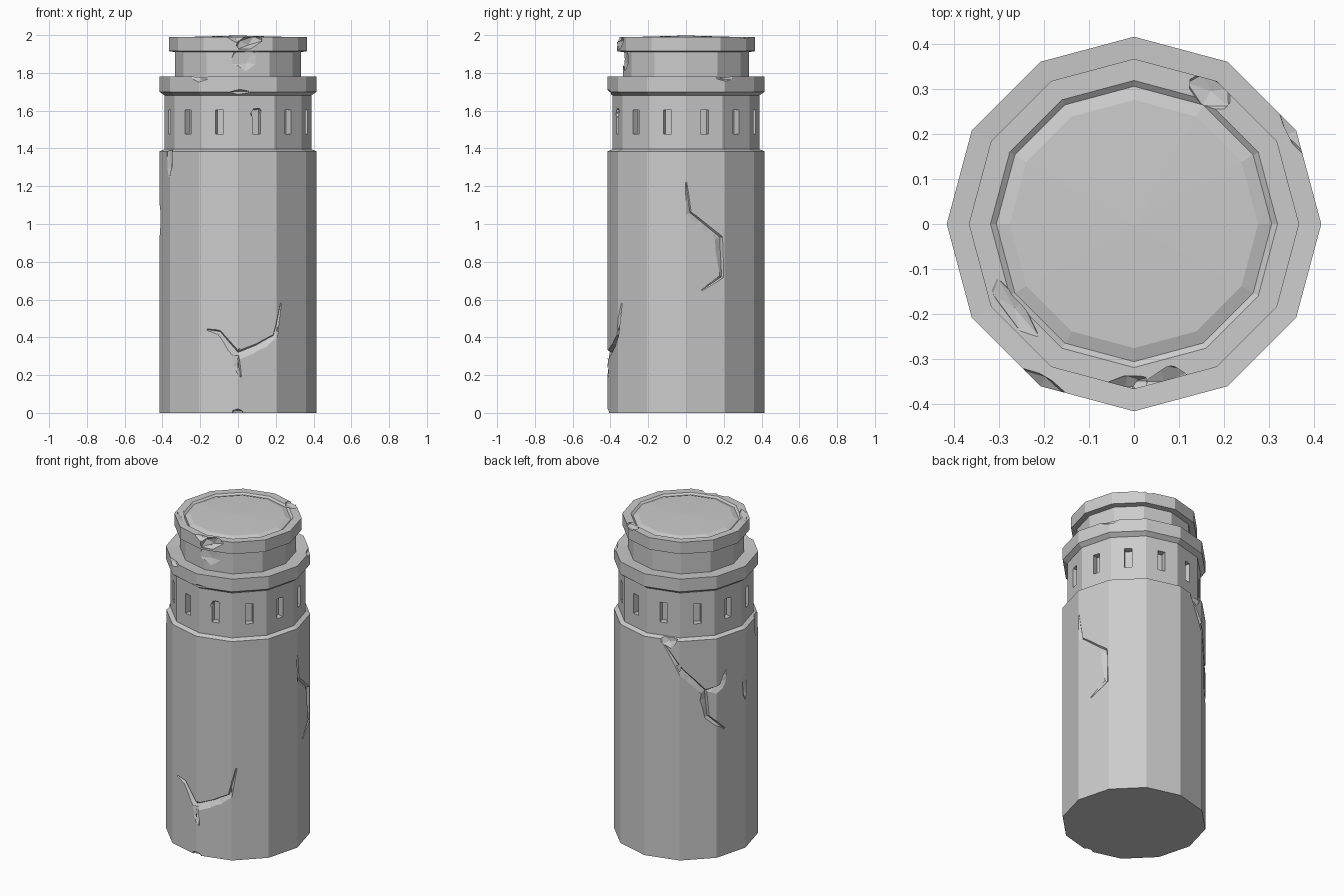
import bpy, bmesh, math, random
from mathutils import Vector, Matrix

if "Cube" in bpy.data.objects:
    bpy.data.objects.remove(bpy.data.objects["Cube"])

random.seed(4)
SIDES = 12
STEP = 2 * math.pi / SIDES


def make_object(name, bm):
    bmesh.ops.recalc_face_normals(bm, faces=bm.faces)
    mesh = bpy.data.meshes.new(name)
    bm.to_mesh(mesh)
    bm.free()
    ob = bpy.data.objects.new(name, mesh)
    bpy.context.collection.objects.link(ob)
    return ob


def lathe(name, profile):
    bm = bmesh.new()
    rings = []
    for r, z in profile:
        n = 1 if r == 0 else SIDES
        rings.append([bm.verts.new((r * math.cos(i * STEP), r * math.sin(i * STEP), z)) for i in range(n)])
    bm.faces.new(rings[0])
    for a, b in zip(rings, rings[1:]):
        for i in range(SIDES):
            j = (i + 1) % SIDES
            bm.faces.new((a[i], a[j], b[0]) if len(b) == 1 else (a[i], a[j], b[j], b[i]))
    return make_object(name, bm)


def on_wall(az, z, radius, out=0.0):
    """Point on the twelve-sided wall at azimuth az (degrees)."""
    t = math.radians(az)
    r = radius * math.cos(STEP / 2) / math.cos(t % STEP - STEP / 2) + out
    return Vector((r * math.cos(t), r * math.sin(t), z))


def crack(path, radius=0.413, depth=0.022, sharp=0.010, soft=0.045):
    """Tapered groove: one steep side, one gently worn side."""
    pts = []
    for (a0, z0), (a1, z1) in zip(path, path[1:]):
        pts += [(a0 + (a1 - a0) * k / 3, z0 + (z1 - z0) * k / 3) for k in range(3)]
    pts.append(path[-1])
    bm = bmesh.new()
    secs = []
    n = len(pts) - 1
    for i, (az, z) in enumerate(pts):
        p, q = pts[max(i - 1, 0)], pts[min(i + 1, n)]
        du, dz = math.radians(q[0] - p[0]) * radius, q[1] - p[1]
        length = math.hypot(du, dz) or 1
        nu, nz = -dz / length, du / length
        s = 0.12 + 0.88 * min(1, 3 * min(i, n - i) / n) * random.uniform(0.65, 1)
        deg = math.degrees(1 / radius)
        sec = [on_wall(az + nu * sharp * deg, z + nz * sharp, radius, 0.006),
               on_wall(az - nu * soft * s * deg, z - nz * soft * s, radius, 0.006),
               on_wall(az, z, radius, -depth * s)]
        secs.append([bm.verts.new(v) for v in sec])
    for a, b in zip(secs, secs[1:]):
        for k in range(3):
            bm.faces.new((a[k], a[(k + 1) % 3], b[(k + 1) % 3], b[k]))
    bm.faces.new(secs[0])
    bm.faces.new(secs[-1])
    bmesh.ops.triangulate(bm, faces=bm.faces)
    return make_object("crack_cutter", bm)


def chip(az, z, radius, size, tilt=0):
    """Rough faceted lump that bites into an edge; size = (out, along, up)."""
    bm = bmesh.new()
    bmesh.ops.create_icosphere(bm, subdivisions=1, radius=1)
    for v in bm.verts:
        v.co *= random.uniform(0.8, 1.1)
    m = (Matrix.Translation(on_wall(az, z, radius)) @ Matrix.Rotation(math.radians(az), 4, 'Z')
         @ Matrix.Rotation(math.radians(tilt), 4, 'X') @ Matrix.Diagonal((*size, 1)))
    bmesh.ops.transform(bm, matrix=m, verts=bm.verts)
    return make_object("chip_cutter", bm)


# Tower: shaft, window band, flared ledge, neck and cap as one turned shell
tower = lathe("tower", [
    (0.415, 0), (0.415, 1.385), (0.388, 1.396), (0.388, 1.68), (0.415, 1.70),
    (0.415, 1.78), (0.333, 1.775), (0.333, 1.91), (0.366, 1.915), (0.366, 1.99),
    (0.318, 1.99), (0.305, 1.98), (0.275, 1.99), (0, 1.998)])

# Window slots, one per face
bm = bmesh.new()
for i in range(SIDES):
    rot = Matrix.Rotation((i + 0.5) * STEP, 4, 'Z')
    m = rot @ Matrix.Translation((0.376, 0, 1.54)) @ Matrix.Diagonal((0.08, 0.044, 0.125, 1))
    bmesh.ops.create_cube(bm, size=1, matrix=m)
cutters = [make_object("window_cutter", bm)]

# Cracks on the front, right and back-left of the shaft
cutters += [
    crack([(246, 0.44), (256, 0.43), (270, 0.32), (285, 0.36), (298, 0.41), (304, 0.58)]),
    crack([(271, 0.34), (270, 0.28), (272, 0.19)], depth=0.015),
    crack([(0, 1.22), (3, 1.06), (14, 1.0), (27, 0.93), (28, 0.72), (12, 0.65)], depth=0.014),
    crack([(106, 1.36), (122, 1.2), (141, 1.06), (143, 0.9), (158, 0.8)]),
    crack([(139, 1.06), (154, 1.08), (160, 1.17)], depth=0.014)]

# Chips along the edges
cutters += [
    chip(279, 1.965, 0.366, (0.05, 0.09, 0.045), 18),
    chip(268, 1.99, 0.366, (0.035, 0.06, 0.03), -15),
    chip(277, 1.88, 0.333, (0.015, 0.1, 0.07)),
    chip(60, 1.99, 0.34, (0.04, 0.07, 0.02)),
    chip(215, 1.995, 0.33, (0.03, 0.1, 0.018)),
    chip(270, 0, 0.415, (0.03, 0.04, 0.025)),
    chip(207, 1.36, 0.42, (0.025, 0.05, 0.16)),
    chip(110, 1.39, 0.415, (0.03, 0.06, 0.06), 20),
    chip(240, 1.78, 0.415, (0.03, 0.07, 0.03)),
    chip(272, 1.69, 0.418, (0.025, 0.09, 0.022)),
    chip(30, 1.78, 0.415, (0.025, 0.09, 0.03)),
    chip(285, 1.59, 0.388, (0.02, 0.04, 0.025), 30),
    chip(180, 1.02, 0.421, (0.018, 0.03, 0.11))]

for c in cutters:
    c.hide_render = True
    mod = tower.modifiers.new("cut", 'BOOLEAN')
    mod.object = c
    mod.operation = 'DIFFERENCE'
    mod.solver = 'EXACT'

# Bake the cuts and clear the helpers
deps = bpy.context.evaluated_depsgraph_get()
baked = bpy.data.meshes.new_from_object(tower.evaluated_get(deps))
tower.modifiers.clear()
tower.data = baked
for c in cutters:
    bpy.data.objects.remove(c)
